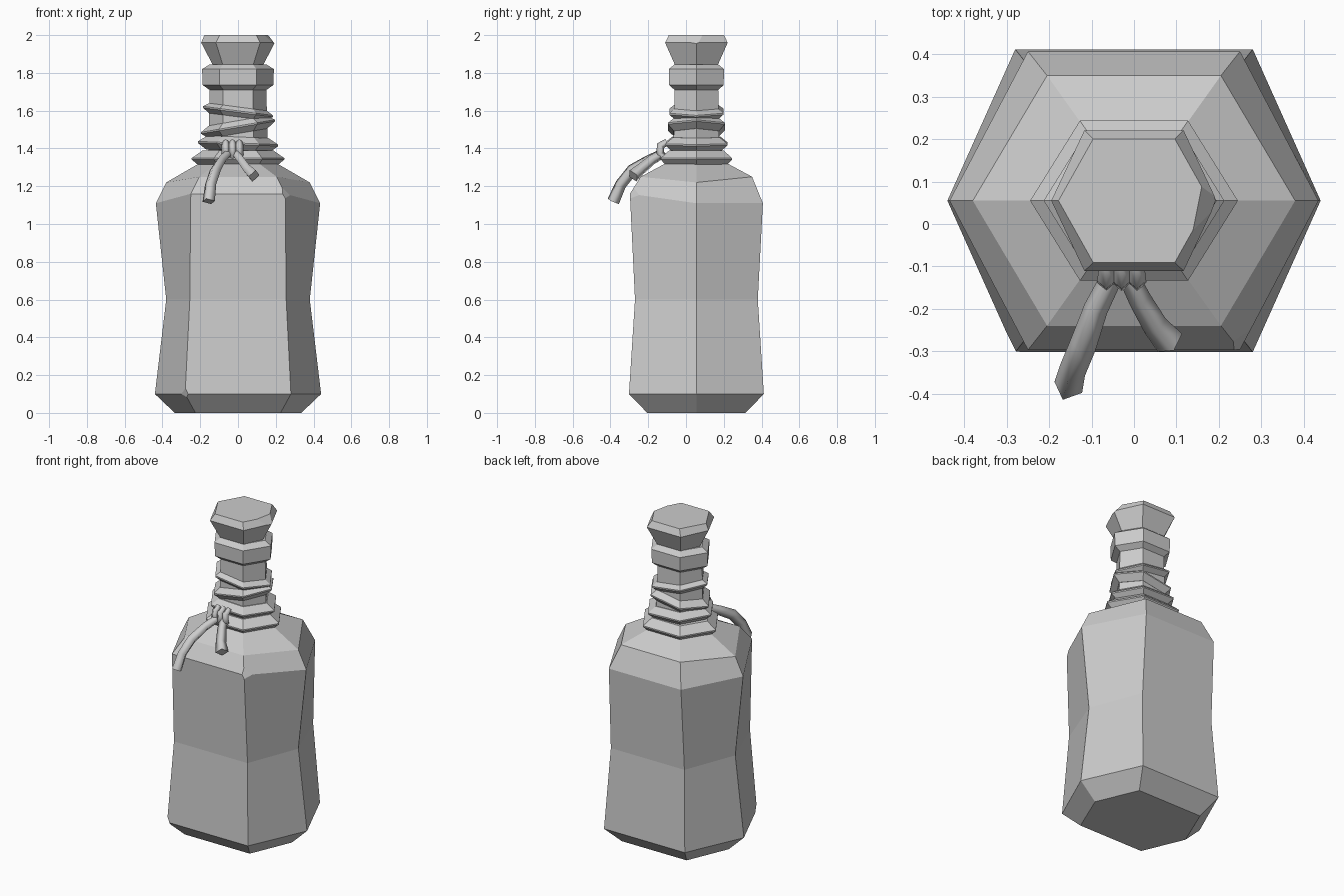
import bpy
import bmesh
from mathutils import Vector

if "Cube" in bpy.data.objects:
    bpy.data.objects.remove(bpy.data.objects["Cube"], do_unlink=True)

CY = 0.055  # the bottle axis sits behind the origin, as the ribbon sticks out in front

grey = bpy.data.materials.new("plain grey")
grey.use_nodes = True
grey.diffuse_color = (0.6, 0.6, 0.6, 1)
grey.node_tree.nodes["Principled BSDF"].inputs["Base Color"].default_value = (0.6, 0.6, 0.6, 1)


def loft(name, rings, tilt=0.0, chips=()):
    """Stack of six-sided rings (z side, z front, z back, side x, corner x, corner y)."""
    bm = bmesh.new()
    loops = []
    for zs, zf, zb, rx, cx, cy in rings:
        pts = [(rx, 0, zs), (cx, cy, zb), (-cx, cy, zb),
               (-rx, 0, zs), (-cx, -cy, zf), (cx, -cy, zf)]
        loops.append([bm.verts.new((x, y + CY, z + tilt * x)) for x, y, z in pts])
    for low, high in zip(loops, loops[1:]):
        for i in range(6):
            j = (i + 1) % 6
            bm.faces.new((low[i], low[j], high[j], high[i]))
    bm.faces.new(loops[0][::-1])
    bm.faces.new(loops[-1])
    # chipped corners: slice a corner off and close the hole
    for point, normal in chips:
        bmesh.ops.bisect_plane(bm, geom=bm.verts[:] + bm.edges[:] + bm.faces[:],
                               plane_co=Vector(point), plane_no=Vector(normal),
                               clear_outer=True)
        bmesh.ops.holes_fill(bm, edges=[e for e in bm.edges if e.is_boundary])
    bmesh.ops.recalc_face_normals(bm, faces=bm.faces[:])
    mesh = bpy.data.meshes.new(name)
    bm.to_mesh(mesh)
    bm.free()
    mesh.materials.append(grey)
    obj = bpy.data.objects.new(name, mesh)
    bpy.context.collection.objects.link(obj)
    return obj


def flat(z, r, kx=0.52, ky=0.77):
    """Level ring with the neck's proportions."""
    return (z, z, z, r, r * kx, r * ky)


def ribbon(name, points, radius):
    """Square-section strip along a path of (x, y, z, width factor)."""
    curve = bpy.data.curves.new(name, "CURVE")
    curve.dimensions = "3D"
    curve.bevel_depth = radius
    curve.bevel_resolution = 0
    curve.use_fill_caps = True
    spline = curve.splines.new("POLY")
    spline.points.add(len(points) - 1)
    for p, (x, y, z, w) in zip(spline.points, points):
        p.co = (x, y, z, 1)
        p.radius = w
    curve.materials.append(grey)
    obj = bpy.data.objects.new(name, curve)
    bpy.context.collection.objects.link(obj)
    bpy.ops.object.select_all(action="DESELECT")
    obj.select_set(True)
    bpy.context.view_layer.objects.active = obj
    bpy.ops.object.convert(target="MESH")


# Body with pinched waist and sloping shoulder
loft("bottle_body", [
    (0.0, 0.0, 0.0, 0.335, 0.225, 0.26),
    (0.1, 0.1, 0.1, 0.44, 0.28, 0.357),
    (0.6, 0.6, 0.6, 0.38, 0.255, 0.325),
    (1.11, 1.16, 1.11, 0.435, 0.25, 0.352),
    (1.22, 1.25, 1.25, 0.38, 0.205, 0.295),
    flat(1.33, 0.19),
], chips=[((-0.29, -0.27, 0.1), (-0.75, -0.6, -0.3)),
          ((0.265, -0.265, 1.15), (0.75, -0.55, 0.4))])

# Neck and lip collar
loft("neck", [flat(1.28, 0.16), flat(1.72, 0.15)])
loft("lip_collar", [flat(1.71, 0.15), flat(1.735, 0.187),
                    flat(1.82, 0.19), flat(1.845, 0.15)])

# Stopper with a chipped top corner
loft("stopper", [
    flat(1.82, 0.135, 0.6, 0.85),
    flat(1.845, 0.135, 0.6, 0.85),
    flat(1.96, 0.195, 0.6, 0.85),
    flat(2.0, 0.178, 0.54, 0.82),
], chips=[((0.15, 0.04, 2.0), (0.75, -0.15, 0.65))])

# Cord coils wound round the neck: middle height, radius, half height, tilt
for i, (z, r, h, tilt) in enumerate([(1.345, 0.245, 0.045, 0.0),
                                     (1.425, 0.213, 0.036, -0.04),
                                     (1.515, 0.195, 0.036, 0.17),
                                     (1.595, 0.185, 0.032, -0.13)]):
    loft(f"cord_coil_{i + 1}", [flat(z - h, r * 0.8), flat(z - 0.004, r),
                                flat(z + 0.004, r), flat(z + h, r * 0.76)], tilt)

# Knot of three small loops
for i in range(3):
    x = -0.065 + 0.036 * i
    ribbon(f"knot_loop_{i + 1}", [(x, -0.1, 1.435, 0.8), (x, -0.134, 1.415, 1),
                                  (x, -0.138, 1.37, 1), (x, -0.11, 1.345, 0.8)], 0.022)

# Hanging cord ends
ribbon("long_cord_end", [(-0.05, -0.12, 1.375, 0.8), (-0.09, -0.2, 1.335, 0.9),
                         (-0.12, -0.285, 1.285, 1), (-0.145, -0.345, 1.21, 1),
                         (-0.155, -0.385, 1.12, 1.1)], 0.032)
ribbon("short_cord_end", [(-0.015, -0.12, 1.375, 0.8), (0.015, -0.18, 1.34, 0.9),
                          (0.05, -0.24, 1.29, 1), (0.085, -0.28, 1.255, 1.2)], 0.03)
